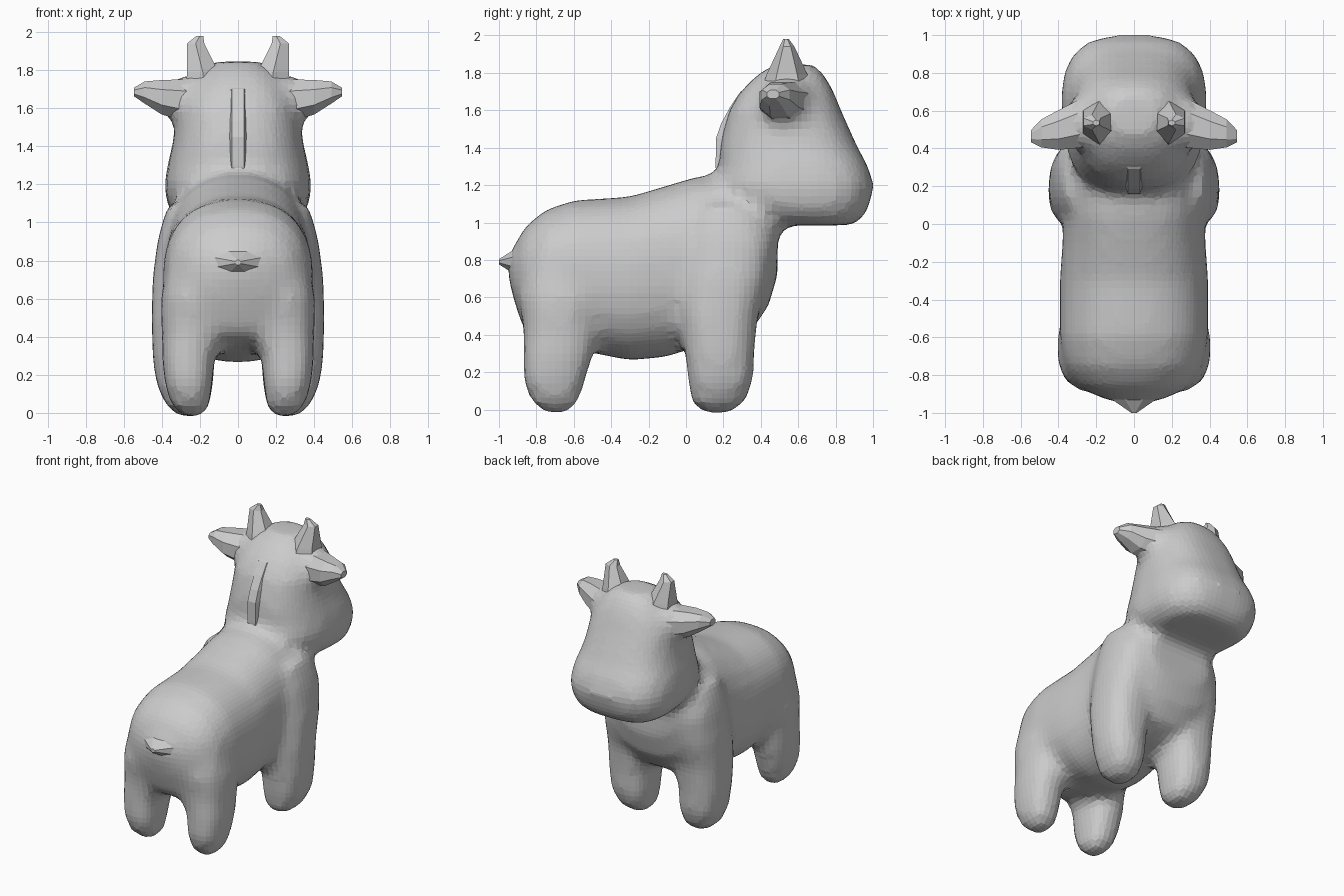
import bpy, bmesh, math

if "Cube" in bpy.data.objects:
    bpy.data.objects.remove(bpy.data.objects["Cube"])


def ring(axis, pos, a, b, n=24, p=2.5, taper=1):
    """Superellipse ring across an axis; a and b are (min, max) extents."""
    pts = []
    for i in range(n):
        t = 2 * math.pi * (i + 0.5) / n
        c, s = math.cos(t), math.sin(t)
        u = (a[0] + a[1]) / 2 + (a[1] - a[0]) / 2 * math.copysign(abs(c) ** (2 / p), c)
        v = (b[0] + b[1]) / 2 + (b[1] - b[0]) / 2 * math.copysign(abs(s) ** (2 / p), s)
        # narrow u towards the low end of b
        u *= min(1, taper + 2 * (1 - taper) * (v - b[0]) / (b[1] - b[0]))
        pts.append({'x': (pos, u, v), 'y': (u, pos, v), 'z': (u, v, pos)}[axis])
    return pts


def loft(bm, rings, mirror=False):
    """Closed tube through the rings, optionally with a copy across x = 0."""
    for side in ((1, -1) if mirror else (1,)):
        loops = [[bm.verts.new((side * x, y, z)) for x, y, z in r] for r in rings]
        faces = [bm.faces.new(loops[0]), bm.faces.new(loops[-1])]
        n = len(loops[0])
        for lo, hi in zip(loops, loops[1:]):
            for i in range(n):
                j = (i + 1) % n
                faces.append(bm.faces.new((lo[i], lo[j], hi[j], hi[i])))
        bmesh.ops.recalc_face_normals(bm, faces=faces)


def finish(bm, name):
    me = bpy.data.meshes.new(name)
    bm.to_mesh(me)
    bm.free()
    ob = bpy.data.objects.new(name, me)
    bpy.context.collection.objects.link(ob)
    return ob


bm = bmesh.new()

# torso: y, bottom, top, half width
torso = [(-.95, .70, .83, .08), (-.91, .55, .89, .2), (-.86, .41, .98, .3),
         (-.75, .36, 1.07, .37), (-.6, .32, 1.12, .395), (-.3, .26, 1.14, .395),
         (-.1, .28, 1.20, .38), (.05, .33, 1.245, .375), (.2, .36, 1.26, .375),
         (.35, .42, 1.25, .375), (.44, .55, 1.22, .34), (.49, .72, 1.15, .25)]
loft(bm, [ring('y', y, (-w, w), (b, t), p=2.35) for y, b, t, w in torso])

# head: z, back, front, half width, roundness
head = [(.985, .48, .88, .25, 3), (1.02, .33, .945, .33, 3), (1.1, .2, .985, .38, 3),
        (1.2, .15, 1.005, .39, 3), (1.3, .18, .975, .375, 2.9), (1.4, .18, .92, .35, 2.7),
        (1.5, .2, .875, .335, 2.6), (1.6, .23, .83, .325, 2.6), (1.7, .29, .79, .28, 2.6),
        (1.79, .38, .74, .21, 2.6), (1.845, .47, .68, .12, 2.6)]
loft(bm, [ring('z', z, (-w, w), (b, f), p=p, taper=.88) for z, b, f, w, p in head])

# ear roots that flare out of the head
roots = [(.1, .32, .74, 1.4, 1.8), (.26, .39, .7, 1.47, 1.775), (.34, .41, .64, 1.53, 1.75),
         (.42, .43, .58, 1.59, 1.73)]
loft(bm, [ring('x', x, (y0, y1), (z0, z1), p=2.2) for x, y0, y1, z0, z1 in roots], mirror=True)

# legs: z, y range, x range
rear_leg = [(-.02, -.75, -.64, .19, .29), (.04, -.825, -.575, .15, .35),
            (.15, -.87, -.54, .135, .385), (.29, -.87, -.5, .12, .4),
            (.42, -.87, -.47, .05, .4), (.5, -.88, -.46, .0, .405),
            (.6, -.895, -.4, .0, .405), (.8, -.86, -.4, .0, .37)]
front_leg = [(-.02, .1, .23, .19, .31), (.04, .03, .315, .15, .38),
             (.15, .01, .36, .13, .43), (.3, -.005, .365, .12, .45),
             (.5, -.03, .385, .08, .455), (.7, -.03, .45, .02, .45),
             (.9, -.01, .48, .0, .425), (1.03, .03, .42, .1, .39), (1.09, .1, .3, .2, .37)]
for leg in (rear_leg, front_leg):
    loft(bm, [ring('z', z, (x0, x1), (y0, y1)) for z, y0, y1, x0, x1 in leg], mirror=True)

# fuse torso, head and legs into one soft faceted skin
body = finish(bm, "body")
fuse = body.modifiers.new("fuse", 'REMESH')
fuse.mode = 'VOXEL'
fuse.voxel_size = 0.04
soft = body.modifiers.new("soften", 'SMOOTH')
soft.factor = 0.5
soft.iterations = 5

# ears: x, y range, z range
bm = bmesh.new()
ears = [(.2, .41, .69, 1.51, 1.765), (.27, .395, .68, 1.52, 1.76), (.4, .385, .61, 1.56, 1.755),
        (.49, .4, .56, 1.62, 1.745), (.545, .43, .5, 1.66, 1.71)]
loft(bm, [ring('x', x, (y0, y1), (z0, z1), 8, 2.2) for x, y0, y1, z0, z1 in ears], mirror=True)
finish(bm, "ears")

# horns: z, x range, y range
bm = bmesh.new()
horns = [(1.7, .06, .29, .4, .68), (1.79, .09, .28, .43, .65), (1.94, .17, .275, .5, .58),
         (1.98, .18, .22, .52, .55)]
loft(bm, [ring('z', z, (x0, x1), (y0, y1), 6, 2) for z, x0, x1, y0, y1 in horns], mirror=True)
finish(bm, "horns")

# mane ridge down the back of the neck: z, rear edge
bm = bmesh.new()
mane = [(1.22, .16), (1.3, .155), (1.45, .157), (1.53, .185), (1.62, .235), (1.7, .29), (1.73, .34)]
loft(bm, [ring('z', z, (-.045, .045), (y, .42), 8, 6) for z, y in mane])
finish(bm, "mane")

# stubby tail: y, half width, z range
bm = bmesh.new()
tail = [(-.84, .26, .64, .93), (-.92, .14, .72, .86), (-1.0, .015, .775, .805)]
loft(bm, [ring('y', y, (-w, w), (b, t), 8, 2) for y, w, b, t in tail])
finish(bm, "tail")
